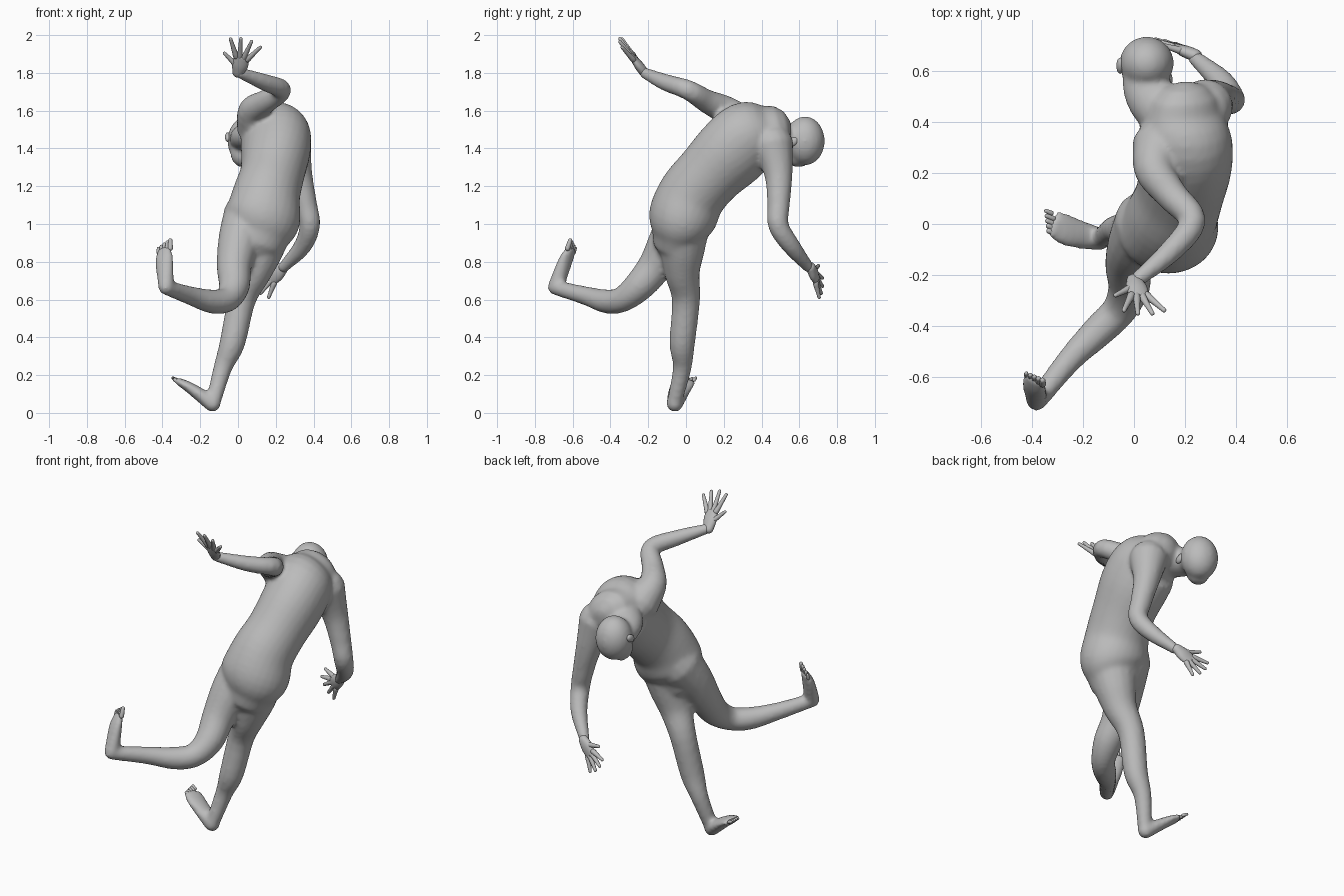
import bpy, bmesh, math
from mathutils import Vector, Matrix

cube = bpy.data.objects.get("Cube")
if cube:
    bpy.data.objects.remove(cube)

grey = (.5, .5, .5, 1)
clay = bpy.data.materials.new("grey clay")
clay.use_nodes = True
clay.diffuse_color = grey
clay.node_tree.nodes["Principled BSDF"].inputs["Base Color"].default_value = grey


def spline(rows, steps):
    """Catmull-Rom samples through rows of (x, y, z, width, depth)."""
    rows = [Vector(row if len(row) == 5 else (*row, row[-1])) for row in rows]
    padded = [rows[0] * 2 - rows[1], *rows, rows[-1] * 2 - rows[-2]]
    samples = []
    for before, start, end, after in zip(padded, padded[1:], padded[2:], padded[3:]):
        for step in range(steps):
            t = step / steps
            leave, arrive = (end - before) / 2, (after - start) / 2
            smooth = t * t * (3 - 2 * t)
            samples.append(start.lerp(end, smooth)
                           + leave * t * (1 - t)**2 - arrive * t * t * (1 - t))
    return samples + [rows[-1]]


def tube(bm, rows, side, side_end=None, sides=16, steps=4):
    """Loft an elliptical tube with rounded ends."""
    samples = spline(rows, steps)
    side, side_end = Vector(side), Vector(side_end or side)
    rings = []
    last = len(samples) - 1
    round_cap = [math.pi / 2 * share for share in (0, .3, .6, .9)]
    for i, sample in enumerate(samples):
        centre, width, depth = sample.xyz, sample[3], sample[4]
        along = (samples[min(i + 1, last)].xyz - samples[max(i - 1, 0)].xyz).normalized()
        across = side.lerp(side_end, i / last)
        across = (across - along * across.dot(along)).normalized()
        normal = along.cross(across)
        angles = [0]
        if i == 0:
            angles = [-angle for angle in reversed(round_cap)]
        elif i == last:
            angles = round_cap
        for angle in angles:
            middle = centre + along * math.sin(angle) * min(width, depth)
            shrink = math.cos(angle)
            ring = []
            for j in range(sides):
                turn = math.tau * j / sides
                ring.append(bm.verts.new(middle + across * width * shrink * math.cos(turn)
                                         + normal * depth * shrink * math.sin(turn)))
            rings.append(ring)
    for ring, following in zip(rings, rings[1:]):
        for j in range(sides):
            k = (j + 1) % sides
            bm.faces.new((ring[j], ring[k], following[k], following[j]))
    bm.faces.new(rings[0][::-1])
    bm.faces.new(rings[-1])


def ball(bm, centre, radii, tilt=0):
    matrix = (Matrix.Translation(centre) @ Matrix.Rotation(tilt, 4, "X")
              @ Matrix.Diagonal((*radii, 1)))
    bmesh.ops.create_uvsphere(bm, u_segments=20, v_segments=14, radius=1, matrix=matrix)


def finish(bm, name):
    bmesh.ops.recalc_face_normals(bm, faces=bm.faces)
    mesh = bpy.data.meshes.new(name)
    bm.to_mesh(mesh)
    bm.free()
    mesh.materials.append(clay)
    for face in mesh.polygons:
        face.use_smooth = True
    part = bpy.data.objects.new(name, mesh)
    bpy.context.scene.collection.objects.link(part)
    return part


body = bmesh.new()
# torso, twisting from the hips to the shoulders
tube(body, [(.1, -.04, .94, .17, .14), (.13, -.02, 1.03, .2, .18),
            (.15, .03, 1.15, .18, .18), (.18, .12, 1.26, .17, .18),
            (.2, .24, 1.38, .18, .2), (.2, .34, 1.47, .18, .19),
            (.2, .44, 1.5, .15, .12)], (1, 0, 0), (.8, .5, -.4), sides=28)
# neck, broad across the throat
tube(body, [(.17, .4, 1.49, .11, .12), (.07, .49, 1.47, .08, .1),
            (.04, .57, 1.45, .07, .09)], (0, 0, 1))
# head, jaw and nose
ball(body, (.05, .63, 1.44), (.107, .105, .13))
ball(body, (.03, .59, 1.37), (.07, .06, .07))
ball(body, (.01, .61, 1.32), (.02, .03, .02))
# raised arm
tube(body, [(.1, .3, 1.52, .11), (.08, .21, 1.6, .08), (.15, .11, 1.65, .063),
            (.23, .01, 1.71, .053), (.14, -.11, 1.75, .045), (.01, -.22, 1.8, .03)], (0, 0, 1))
# lowered arm
tube(body, [(.28, .46, 1.42, .11), (.32, .49, 1.26, .075), (.36, .49, 1.1, .06),
            (.38, .49, .99, .055), (.34, .56, .88, .048), (.24, .65, .77, .03)], (1, 1, 0))
# kicking leg
tube(body, [(.06, 0, 1.04, .14), (.01, -.08, .92, .115), (-.02, -.16, .78, .094),
            (-.02, -.25, .67, .082), (-.06, -.34, .6, .068), (-.14, -.42, .59, .064),
            (-.25, -.53, .62, .05), (-.37, -.68, .66, .04)], (1, -1, 0))
# standing leg
tube(body, [(.15, -.02, 1, .15), (.12, -.02, .86, .12), (.08, -.02, .74, .094),
            (.02, 0, .6, .075), (-.03, -.02, .37, .068), (-.08, -.02, .24, .05),
            (-.13, -.06, .06, .04)], (0, 1, 0))

# feet, each with toes fanned across its front
feet = {
    "kicking_toes": ((-.85, .45, -.3), (0, .1, .3), .019, [
        (-.38, -.69, .665, .042, .044), (-.39, -.64, .8, .053, .032),
        (-.39, -.61, .86, .046, .02)]),
    "standing_toes": ((-.3, .9, .2), (-.26, .11, .13), .023, [
        (-.135, -.06, .048, .045, .044), (-.25, -.03, .13, .062, .03),
        (-.31, 0, .165, .058, .02)]),
}
for name, (side, forward, gap, rows) in feet.items():
    tube(body, rows, side)
    toes = bmesh.new()
    across, ahead = Vector(side).normalized(), Vector(forward).normalized()
    for i in range(5):
        root = Vector(rows[-1][:3]) + across * (i - 2) * gap
        tip = root + ahead * (.044 - .005 * i)
        size = .014 - .001 * i
        tube(toes, [(*root, size), (*tip, size * .8)], ahead.cross(across), sides=10, steps=2)
    finish(toes, name)

# merge the body parts into one soft skin
skin = finish(body, "body")
remesh = skin.modifiers.new("merge parts", "REMESH")
remesh.mode = "VOXEL"
remesh.voxel_size = .012
remesh.use_smooth_shade = True
soften = skin.modifiers.new("soften joins", "SMOOTH")
soften.factor = .5
soften.iterations = 8

# hands: a flat palm, then a thumb and four fingers spread as a fan
hands = {
    "raised_hand": ((0, -.22, 1.8), (.02, -.28, 1.88), (-.9, 0, .25), .125),
    "lowered_hand": ((.24, .66, .77), (.17, .69, .71), (-.55, .1, .6), .1),
}
for name, (wrist, knuckle, side, length) in hands.items():
    hand = bmesh.new()
    wrist, knuckle, across = Vector(wrist), Vector(knuckle), Vector(side).normalized()
    ahead = (knuckle - wrist).normalized()
    palm = wrist.lerp(knuckle, .5)
    tube(hand, [(*wrist, .03, .025), (*palm, .043, .024), (*knuckle, .04, .016)], across)
    fan = [(palm + across * .025, 55, .085)]
    for i in (-1.5, -.5, .5, 1.5):
        fan.append((knuckle + across * i * .021, i * 18, length - abs(i) * .01))
    for root, angle, reach in fan:
        turn = math.radians(angle)
        point = ahead * math.cos(turn) + across * math.sin(turn)
        tube(hand, [(*root, .016), (*root + point * reach / 2, .012),
                    (*root + point * reach, .009)], ahead.cross(across), sides=10, steps=3)
    finish(hand, name)

# ears
for name, centre in (("ear_outer", (-.054, .62, 1.46)), ("ear_inner", (.136, .565, 1.435))):
    ear = bmesh.new()
    ball(ear, centre, (.015, .034, .022), .5)
    finish(ear, name)
